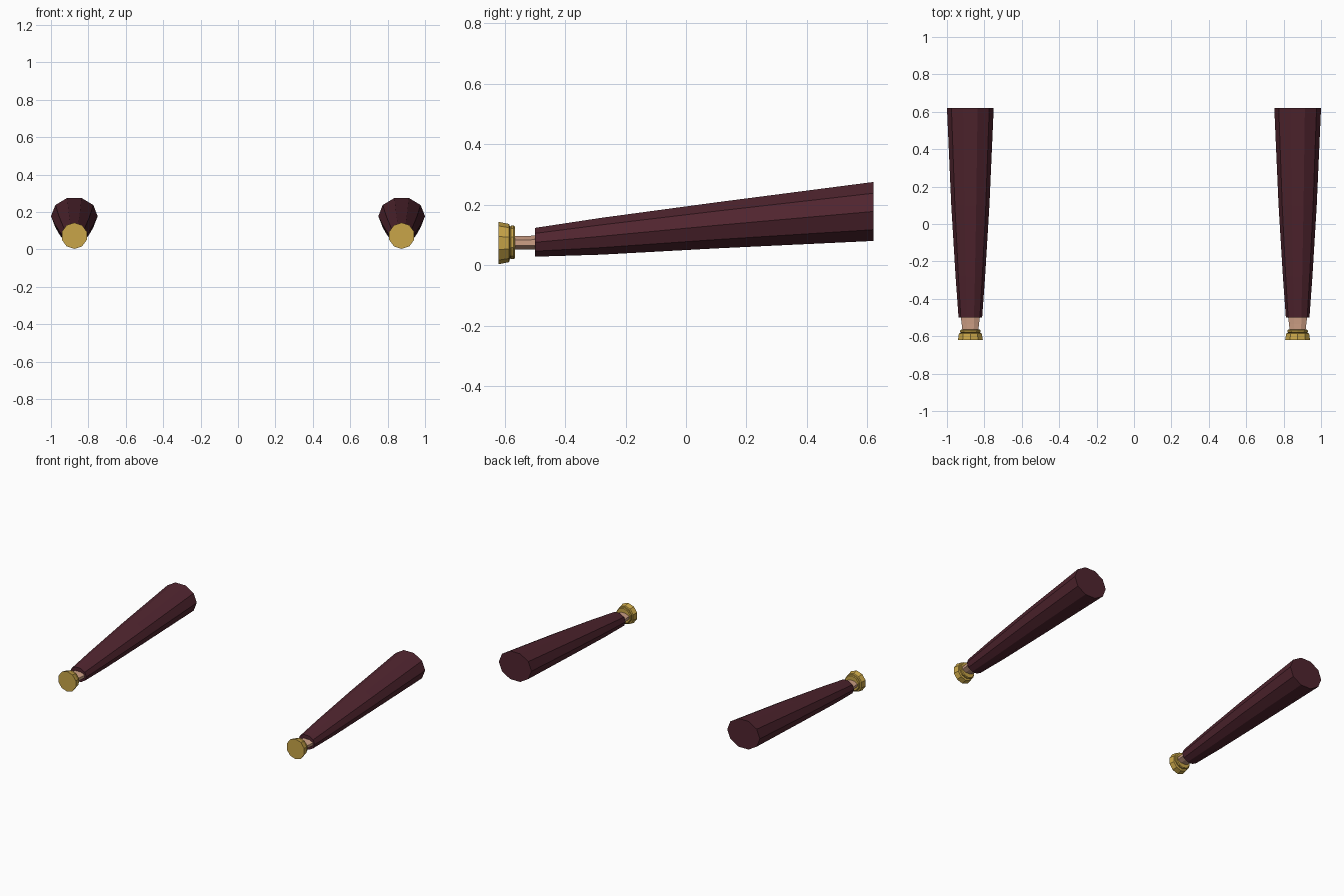
import bpy, bmesh, math

cube = bpy.data.objects.get("Cube")
if cube:
    bpy.data.objects.remove(cube)

ARM_X = 0.875


def material(name, rgb):
    m = bpy.data.materials.new(name)
    m.use_nodes = True
    colour = (*rgb, 1)
    m.diffuse_color = colour
    bsdf = next(n for n in m.node_tree.nodes if n.type == 'BSDF_PRINCIPLED')
    bsdf.inputs["Base Color"].default_value = colour
    return m


def loft(name, mat, sides, rings, turn=0.0):
    """Capped tube along y; each ring is (y, centre z, x radius, z radius)."""
    bm = bmesh.new()
    loops = []
    for y, z, rx, rz in rings:
        angles = [turn + math.tau * i / sides for i in range(sides)]
        loops.append([bm.verts.new((ARM_X + rx * math.cos(a), y, z + rz * math.sin(a)))
                      for a in angles])
    for a, b in zip(loops, loops[1:]):
        for i in range(sides):
            j = (i + 1) % sides
            bm.faces.new((a[i], a[j], b[j], b[i]))
    bm.faces.new(loops[0])
    bm.faces.new(loops[-1])
    bmesh.ops.recalc_face_normals(bm, faces=bm.faces[:])
    mesh = bpy.data.meshes.new(name)
    bm.to_mesh(mesh)
    bm.free()
    mesh.materials.append(mat)
    obj = bpy.data.objects.new(name, mesh)
    bpy.context.collection.objects.link(obj)
    # Matching part on the other side
    obj.modifiers.new("Mirror", 'MIRROR').use_axis[0] = True
    return obj


maroon = material("maroon cloth", (0.080, 0.018, 0.028))
skin = material("skin", (0.60, 0.34, 0.23))
gold = material("gold", (0.58, 0.376, 0.065))

# Tapered ten-sided sleeves
loft("sleeves", maroon, 10, [
    (-0.50, 0.0755, 0.063, 0.050),
    (-0.28, 0.0955, 0.079, 0.064),
    (0.10, 0.1315, 0.102, 0.080),
    (0.62, 0.1775, 0.125, 0.1025)])

# Flattened wrists
loft("wrists", skin, 8, [
    (-0.57, 0.074, 0.046, 0.024),
    (-0.535, 0.074, 0.050, 0.024),
    (-0.49, 0.075, 0.056, 0.025)], math.pi / 8)

# Flared caps with a raised collar
loft("end_caps", gold, 10, [
    (-0.62, 0.073, 0.070, 0.070),
    (-0.585, 0.073, 0.064, 0.063),
    (-0.582, 0.075, 0.053, 0.052),
    (-0.578, 0.0755, 0.058, 0.056),
    (-0.570, 0.0755, 0.058, 0.056),
    (-0.565, 0.0755, 0.053, 0.052)], math.pi / 10)
